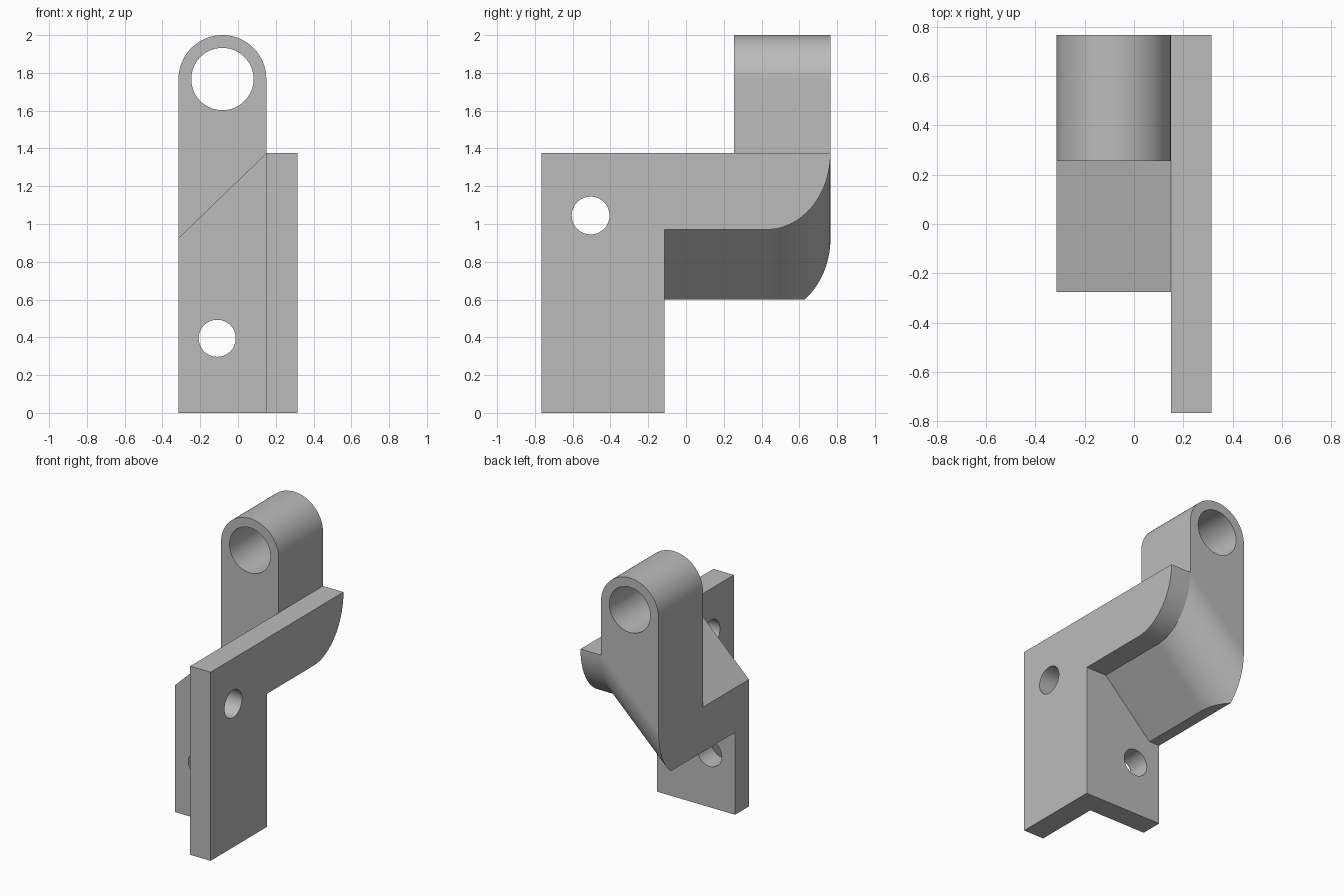
import bpy, bmesh, math
from mathutils import Matrix, Vector

if "Cube" in bpy.data.objects:
    bpy.data.objects.remove(bpy.data.objects["Cube"])

grey = bpy.data.materials.new("plain grey")
grey.use_nodes = True
grey.diffuse_color = (0.5, 0.5, 0.5, 1)
grey.node_tree.nodes["Principled BSDF"].inputs["Base Color"].default_value = (0.5, 0.5, 0.5, 1)

# Shared layout
RIGHT, INNER, LEFT = 0.315, 0.15, -0.315      # x limits
FRONT, BACK = -0.765, 0.765                   # y limits
WEB_FRONT, WEB_BACK = -0.275, -0.115          # front web thickness
TOP, UNDER = 1.375, 0.97                      # arm top and underside
DROP = 0.45                                   # fall of the slope across the arm


def arc(cu, cv, ru, rv, start, end, steps):
    angles = [math.radians(start + (end - start) * i / steps) for i in range(steps + 1)]
    return [(cu + ru * math.cos(a), cv + rv * math.sin(a)) for a in angles]


def prism(name, outline, place, start, end, shift=0):
    """Extrude an outline between two positions, optionally sheared in z."""
    bm = bmesh.new()
    a = [bm.verts.new(place(u, v, start)) for u, v in outline]
    b = [bm.verts.new(place(u, v + shift, end)) for u, v in outline]
    bm.faces.new(a)
    bm.faces.new(b[::-1])
    for i in range(len(a)):
        j = (i + 1) % len(a)
        bm.faces.new((a[j], a[i], b[i], b[j]))
    bmesh.ops.recalc_face_normals(bm, faces=bm.faces)
    mesh = bpy.data.meshes.new(name)
    bm.to_mesh(mesh)
    bm.free()
    obj = bpy.data.objects.new(name, mesh)
    bpy.context.collection.objects.link(obj)
    mesh.materials.append(grey)
    return obj


def along_x(u, v, w):
    return (w, u, v)


def along_y(u, v, w):
    return (u, w, v)


def drill(obj, place, u, v, radius):
    """Cut a round through-hole and discard the cutter."""
    cutter = prism("hole_cutter", arc(u, v, radius, radius, 0, 360, 64)[:-1], place, -1, 1)
    cutter.hide_render = True
    mod = obj.modifiers.new("hole", "BOOLEAN")
    mod.object = cutter
    mod.solver = "EXACT"
    bpy.context.view_layer.update()
    graph = bpy.context.evaluated_depsgraph_get()
    cut = bpy.data.meshes.new_from_object(obj.evaluated_get(graph))
    obj.modifiers.clear()
    obj.data = cut
    bpy.data.objects.remove(cutter)


# Rounded lower back corner shared by the side plate and the sloping arm
corner = arc(0.425, TOP, BACK - 0.425, TOP - UNDER, -90, 0, 24)

# Side plate: inverted L with a rounded end
side_plate = prism(
    "side_plate",
    [(FRONT, 0), (WEB_BACK, 0), (WEB_BACK, UNDER)] + corner + [(FRONT, TOP)],
    along_x, INNER, RIGHT)
drill(side_plate, along_x, -0.505, 1.045, 0.1)

# Front web with a slanted top
front_web = prism(
    "front_web",
    [(LEFT, 0), (INNER, 0), (INNER, TOP), (LEFT, TOP - DROP)],
    along_y, WEB_FRONT, WEB_BACK)
drill(front_web, along_y, -0.11, 0.395, 0.098)

# Sloping arm, trimmed flat underneath
sloping_arm = prism(
    "sloping_arm",
    [(WEB_BACK, UNDER)] + corner + [(WEB_BACK, TOP)],
    along_x, INNER, LEFT, -DROP)
bm = bmesh.new()
bm.from_mesh(sloping_arm.data)
cut = bmesh.ops.bisect_plane(bm, geom=bm.verts[:] + bm.edges[:] + bm.faces[:],
                             plane_co=(0, 0, 0.6), plane_no=(0, 0, -1), clear_outer=True)
rim = [e for e in cut["geom_cut"] if isinstance(e, bmesh.types.BMEdge)]
bmesh.ops.edgeloop_fill(bm, edges=rim)
bmesh.ops.recalc_face_normals(bm, faces=bm.faces)
bm.to_mesh(sloping_arm.data)
bm.free()

# Upright lug with a round top and bore
mid, radius = (LEFT + INNER) / 2, (INNER - LEFT) / 2
lug = prism(
    "lug",
    [(LEFT, TOP - DROP), (INNER, TOP)] + arc(mid, 2 - radius, radius, radius, 0, 180, 40),
    along_y, 0.255, BACK)
drill(lug, along_y, mid, 2 - radius, 0.165)

# Smooth the curved walls, keep the edges crisp
for obj in (side_plate, front_web, sloping_arm, lug):
    bpy.ops.object.select_all(action="DESELECT")
    obj.select_set(True)
    bpy.context.view_layer.objects.active = obj
    bpy.ops.object.shade_smooth_by_angle(angle=math.radians(30))
